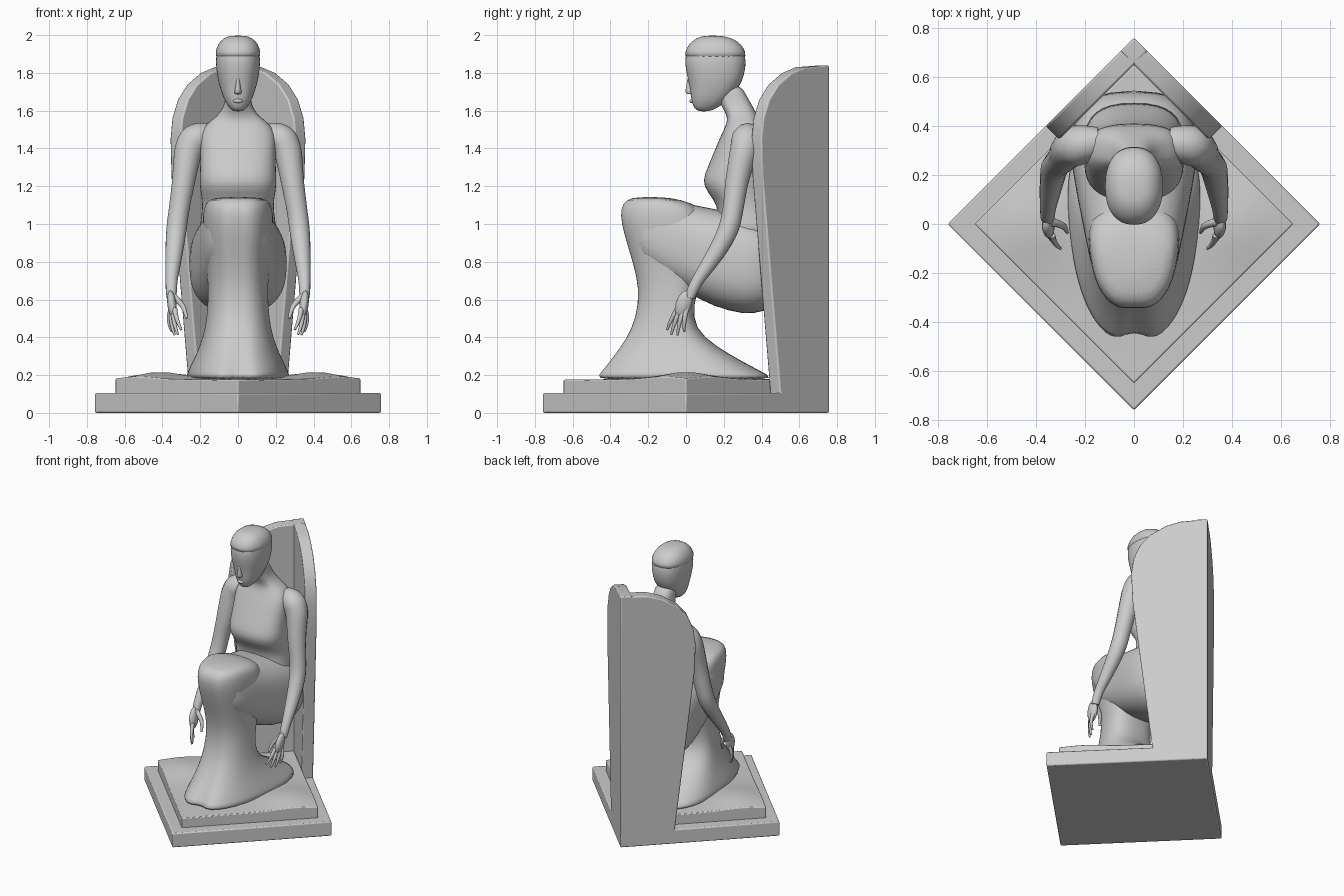
import bpy, bmesh, math
from mathutils import Matrix, Vector

cube = bpy.data.objects.get("Cube")
if cube:
    bpy.data.objects.remove(cube, do_unlink=True)

stone = bpy.data.materials.new("grey_stone")
stone.use_nodes = True
GREY = (0.6, 0.6, 0.6, 1)
stone.diffuse_color = GREY
stone.node_tree.nodes["Principled BSDF"].inputs["Base Color"].default_value = GREY


def activate(obj):
    bpy.ops.object.select_all(action='DESELECT')
    obj.select_set(True)
    bpy.context.view_layer.objects.active = obj


def finish(name, bm, angle=50, bevel=0, subdivide=0):
    bmesh.ops.recalc_face_normals(bm, faces=bm.faces[:])
    mesh = bpy.data.meshes.new(name)
    bm.to_mesh(mesh)
    bm.free()
    mesh.materials.append(stone)
    obj = bpy.data.objects.new(name, mesh)
    bpy.context.collection.objects.link(obj)
    activate(obj)
    bpy.ops.object.shade_smooth_by_angle(angle=math.radians(angle))
    if bevel:
        mod = obj.modifiers.new("worn_edges", 'BEVEL')
        mod.width, mod.segments, mod.limit_method = bevel, 2, 'ANGLE'
    if subdivide:
        mod = obj.modifiers.new("soften", 'SUBSURF')
        mod.levels = mod.render_levels = subdivide
    return obj


def loft(name, rows, along='z', taper=0, power=2.3, notch=0, sides=32):
    """Skin rows of (position, low, high, half width) into a closed rounded form."""
    bm = bmesh.new()
    rings = []
    for pos, low, high, width in rows:
        ring = []
        for i in range(sides):
            a = math.tau * i / sides
            c, s = math.cos(a), math.sin(a)
            u = math.copysign(abs(c) ** (2 / power), c)
            v = math.copysign(abs(s) ** (2 / power), s)
            x = u * width * (1 + taper * v)
            d = (low + high) / 2 + v * (high - low) / 2
            if v < 0:
                d += notch * (high - low) ** 2 * math.exp(-(x / 0.05) ** 2)
            ring.append(bm.verts.new((x, d, pos) if along == 'z' else (x, pos, d)))
        rings.append(ring)
    for a, b in zip(rings, rings[1:]):
        for i in range(sides):
            j = (i + 1) % sides
            bm.faces.new((a[i], a[j], b[j], b[i]))
    bm.faces.new(rings[0])
    bm.faces.new(rings[-1])
    return finish(name, bm, 80, subdivide=1)


def limb(name, points, side):
    """Tapered tube through (x, y, z, radius) points."""
    curve = bpy.data.curves.new(name, 'CURVE')
    curve.dimensions, curve.bevel_depth = '3D', 1
    curve.bevel_resolution, curve.use_fill_caps = 4, True
    spline = curve.splines.new('NURBS')
    spline.points.add(len(points) - 1)
    for p, (x, y, z, r) in zip(spline.points, points):
        p.co, p.radius = (x * side, y, z, 1), r
    spline.order_u, spline.use_endpoint_u, spline.resolution_u = 3, True, 6
    curve.materials.append(stone)
    obj = bpy.data.objects.new(name, curve)
    bpy.context.collection.objects.link(obj)
    activate(obj)
    bpy.ops.object.convert(target='MESH')
    bpy.ops.object.shade_smooth_by_angle(angle=math.radians(60))


def ellipsoid(name, center, size, tilt=0, turn=0):
    bm = bmesh.new()
    place = (Matrix.Translation(center) @ Matrix.Rotation(turn, 4, 'Y')
             @ Matrix.Rotation(tilt, 4, 'X') @ Matrix.Diagonal((*size, 1)))
    bmesh.ops.create_uvsphere(bm, u_segments=20, v_segments=12, radius=1, matrix=place)
    finish(name, bm, 80)


def diamond(name, reach, low, high, cuts, relief=None, bevel=0.008):
    """Square slab standing on its corner, with optional carved relief on top."""
    bm = bmesh.new()
    edge = reach * math.sqrt(2)
    bmesh.ops.create_cube(bm, size=1)
    if cuts:
        bmesh.ops.subdivide_edges(bm, edges=bm.edges[:], cuts=cuts, use_grid_fill=True)
    turn = Matrix.Rotation(math.pi / 4, 4, 'Z') @ Matrix.Diagonal((edge, edge, high - low, 1))
    bmesh.ops.transform(bm, matrix=Matrix.Translation((0, 0, (low + high) / 2)) @ turn, verts=bm.verts[:])
    for v in bm.verts:
        if relief and v.co.z > high - 0.001:
            v.co.z += relief(v.co)
    finish(name, bm, 35, bevel)


# Stepped plinth
diamond("plinth_base", 0.76, 0, 0.105, 0)
diamond("plinth_step", 0.65, 0.09, 0.175, 13,
        lambda p: 0.038 * math.exp(-((abs(p.x) - 0.42) ** 2 + p.y ** 2) / 0.03)
        + 0.015 * math.exp(-(p.x ** 2 + p.y ** 2) / 0.12))

# Two walls meeting at the back corner
outline = [(0, 0), (0.26, 0), (0.26, 0.1), (0.31, 0.7), (0.355, 1.25), (0.36, 1.45), (0.35, 1.56),
           (0.32, 1.66), (0.27, 1.74), (0.2, 1.8), (0.13, 1.83), (0, 1.84)]
for side, label in ((1, "left"), (-1, "right")):
    bm = bmesh.new()
    face = bm.faces.new([bm.verts.new((side * t, 0.76 - t, z)) for t, z in outline])
    made = bmesh.ops.extrude_face_region(bm, geom=[face])["geom"]
    bmesh.ops.translate(bm, vec=Vector((-side, -1, 0)) * 0.055,
                        verts=[g for g in made if isinstance(g, bmesh.types.BMVert)])
    finish("back_wall_" + label, bm, 35, 0.008)

# Long skirt over the shins, flaring into a hem with two feet beneath
loft("skirt", [(0.17, -0.5, 0.47, 0.27), (0.2, -0.49, 0.44, 0.265), (0.24, -0.45, 0.36, 0.25),
               (0.31, -0.39, 0.23, 0.215), (0.4, -0.32, 0.09, 0.18), (0.5, -0.27, 0.03, 0.16),
               (0.65, -0.25, 0.06, 0.152), (0.8, -0.29, 0.1, 0.162), (0.95, -0.34, 0.1, 0.18),
               (1.05, -0.36, 0.1, 0.182), (1.11, -0.345, 0.05, 0.17), (1.145, -0.29, -0.1, 0.13)],
     taper=0.18, notch=0.06, power=2.5)

# Thighs and seat
loft("lap", [(-0.3, 0.85, 1.1, 0.14), (-0.15, 0.72, 1.14, 0.18), (0, 0.64, 1.11, 0.21),
             (0.15, 0.56, 1.08, 0.24), (0.3, 0.52, 1.05, 0.265), (0.42, 0.53, 1.02, 0.25),
             (0.5, 0.6, 0.96, 0.19), (0.545, 0.7, 0.86, 0.1)], along='y', power=2.6)

# Torso rising into the neck
loft("torso", [(0.9, 0.14, 0.52, 0.22), (1, 0.17, 0.48, 0.2), (1.1, 0.17, 0.45, 0.185),
               (1.17, 0.11, 0.43, 0.2), (1.23, 0.085, 0.42, 0.205), (1.3, 0.115, 0.41, 0.2),
               (1.4, 0.155, 0.41, 0.2), (1.48, 0.19, 0.41, 0.2), (1.53, 0.215, 0.4, 0.17),
               (1.57, 0.22, 0.38, 0.11), (1.62, 0.19, 0.355, 0.075), (1.68, 0.16, 0.32, 0.065),
               (1.74, 0.15, 0.29, 0.065)], power=2.6)

# Head, hair cap and face
skull = [(1.595, 0.065, 0.12, 0.022), (1.615, 0.04, 0.17, 0.048), (1.66, 0.027, 0.23, 0.075),
         (1.71, 0.022, 0.27, 0.092), (1.76, 0.012, 0.3, 0.106), (1.81, 0, 0.312, 0.114),
         (1.86, -0.006, 0.318, 0.118), (1.91, 0, 0.31, 0.114), (1.95, 0.022, 0.285, 0.1),
         (1.98, 0.06, 0.24, 0.072), (1.994, 0.1, 0.18, 0.035)]
loft("head", skull)
loft("hair_cap", [(z + 0.004, f - 0.006, b + 0.006, w + 0.006) for z, f, b, w in skull if z > 1.84])
loft("nose", [(1.685, 0.004, 0.07, 0.019), (1.7, -0.006, 0.07, 0.02),
              (1.74, 0.004, 0.07, 0.012), (1.79, 0.008, 0.07, 0.012)])
ellipsoid("lips", (0, 0.032, 1.651), (0.026, 0.014, 0.011))

# Arms reaching down beside the knees, with open hands
arm = [(0.14, 0.335, 1.47, 0.06), (0.22, 0.325, 1.465, 0.085), (0.262, 0.31, 1.4, 0.078),
       (0.278, 0.285, 1.3, 0.068), (0.292, 0.265, 1.2, 0.061), (0.312, 0.25, 1.08, 0.056),
       (0.325, 0.23, 0.98, 0.056), (0.335, 0.18, 0.88, 0.05), (0.345, 0.115, 0.78, 0.041),
       (0.352, 0.06, 0.7, 0.032), (0.353, 0.03, 0.64, 0.03), (0.352, 0.02, 0.61, 0.026)]
tips = [(0.3, -0.1, 0.44), (0.318, -0.078, 0.415), (0.335, -0.045, 0.412), (0.35, -0.01, 0.43)]
for side, label in ((1, "left"), (-1, "right")):
    limb("arm_" + label, arm, side)
    ellipsoid("palm_" + label, (side * 0.35, -0.012, 0.575), (0.024, 0.042, 0.075), -0.3, side * 0.12)
    for i, (x, y, z) in enumerate(tips):
        knuckle = (0.335 + i * 0.006, -0.045 + i * 0.016, 0.55)
        middle = (x + 0.028, (y + knuckle[1]) / 2 - 0.008, (z + 0.55) / 2)
        limb(f"finger_{i + 1}_{label}", [(*knuckle, 0.014), (*middle, 0.012), (x, y, z, 0.006)], side)
    limb("thumb_" + label, [(0.345, 0.01, 0.62, 0.018), (0.3, 0, 0.58, 0.015),
                            (0.28, -0.015, 0.54, 0.012), (0.272, -0.035, 0.5, 0.006)], side)
